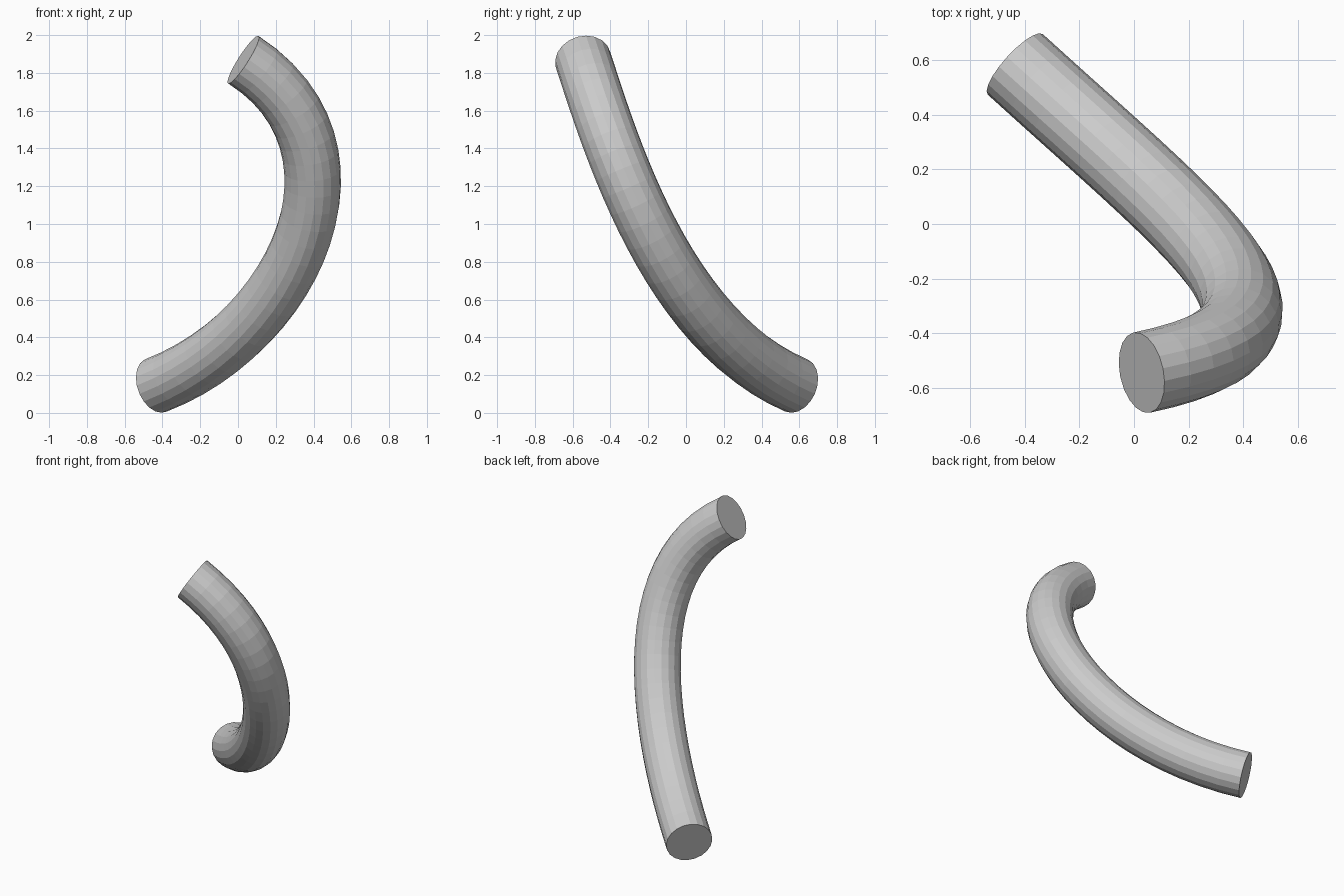
import bpy

if "Cube" in bpy.data.objects:
    bpy.data.objects.remove(bpy.data.objects["Cube"])

# centre line of the bent tube: one cubic bezier (end, handle, handle, end)
P0, P1, P2, P3 = ((-0.435, 0.585, 0.145), (0.318, -0.10, 0.435),
                  (0.745, -0.395, 1.41), (0.028, -0.545, 1.87))

curve = bpy.data.curves.new("bent_tube", "CURVE")
curve.dimensions = "3D"
curve.resolution_u = 24
curve.bevel_depth = 0.15
curve.bevel_resolution = 8
curve.use_fill_caps = True
spline = curve.splines.new("BEZIER")
spline.bezier_points.add(1)
a, b = spline.bezier_points
for p in (a, b):
    p.handle_left_type = p.handle_right_type = "FREE"
a.co, a.handle_right = P0, P1
a.handle_left = [2 * s - h for s, h in zip(P0, P1)]
b.co, b.handle_left = P3, P2
b.handle_right = [2 * s - h for s, h in zip(P3, P2)]

# solid tube with flat facets and flat end caps
tube = bpy.data.objects.new("bent_tube", curve)
bpy.context.collection.objects.link(tube)
bpy.context.view_layer.objects.active = tube
tube.select_set(True)
bpy.ops.object.convert(target="MESH")
bpy.ops.object.shade_flat()
